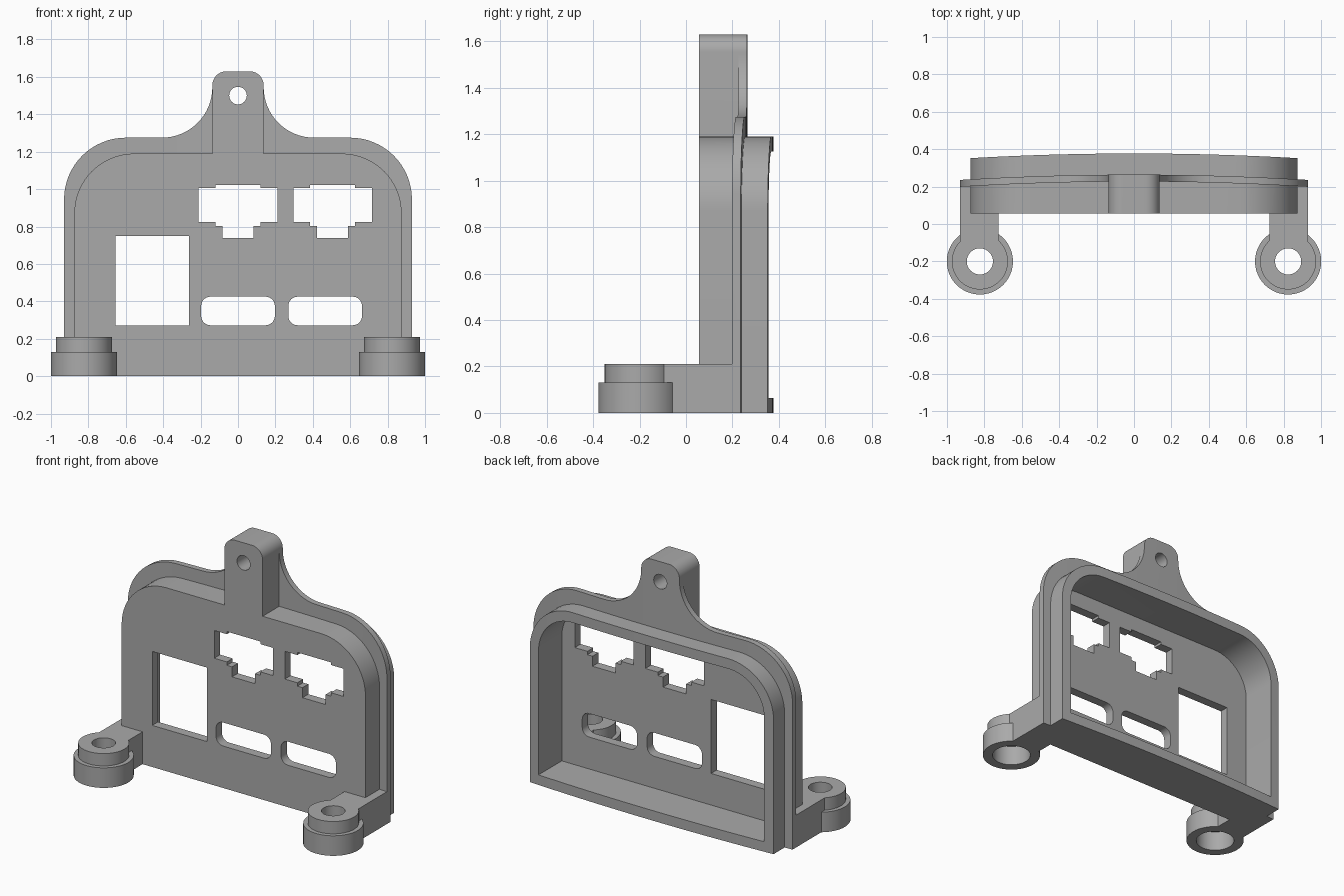
import bpy, bmesh, math

cube = bpy.data.objects.get("Cube")
if cube:
    bpy.data.objects.remove(cube, do_unlink=True)

grey = bpy.data.materials.new("plain grey")
grey.use_nodes = True
COLOUR = (0.4, 0.4, 0.4, 1)
grey.diffuse_color = COLOUR
grey.node_tree.nodes["Principled BSDF"].inputs["Base Color"].default_value = COLOUR


def prism(name, points, axis, low, high):
    """Extrude an outline: axis Y takes (x, z) points, axis Z takes (x, y)."""
    place = (lambda p, d: (p[0], d, p[1])) if axis == "Y" else (lambda p, d: (p[0], p[1], d))
    bm = bmesh.new()
    face = bm.faces.new([bm.verts.new(place(p, low)) for p in points])
    new = bmesh.ops.extrude_face_region(bm, geom=[face])["geom"]
    move = (0, high - low, 0) if axis == "Y" else (0, 0, high - low)
    bmesh.ops.translate(bm, vec=move, verts=[v for v in new if isinstance(v, bmesh.types.BMVert)])
    bmesh.ops.recalc_face_normals(bm, faces=bm.faces)
    mesh = bpy.data.meshes.new(name)
    bm.to_mesh(mesh)
    bm.free()
    mesh.materials.append(grey)
    obj = bpy.data.objects.new(name, mesh)
    bpy.context.collection.objects.link(obj)
    return obj


def combine(target, other, operation):
    mod = target.modifiers.new(operation, "BOOLEAN")
    mod.operation, mod.solver, mod.object = operation, "EXACT", other
    bpy.context.view_layer.objects.active = target
    bpy.ops.object.modifier_apply(modifier=mod.name)
    bpy.data.objects.remove(other, do_unlink=True)
    return target


def arc(cx, cy, r, start, end, steps=16):
    angles = [math.radians(start + (end - start) * i / steps) for i in range(steps + 1)]
    return [(cx + r * math.cos(a), cy + r * math.sin(a)) for a in angles]


def circle(cx, cy, r):
    return arc(cx, cy, r, 0, 360, 48)[:-1]


def mirrored(half):
    """Close a right-hand half outline with its mirror image."""
    return half + [(-x, y) for x, y in reversed(half)]


def arch(w, bottom, top, r):
    return mirrored([(w, bottom)] + arc(w - r, top - r, r, 0, 90))


def curved_slab(front, back, front_bow=True):
    """Tall slab whose back, and optionally front, bows out at the middle."""
    xs = [-1 + i / 16 for i in range(33)]
    bow = lambda x: -0.0327 * x * x
    rear = [(x, back + bow(x)) for x in xs]
    fore = [(x, front + bow(x)) for x in xs] if front_bow else [(-1, front), (1, front)]
    return prism("slab", rear + fore[::-1], "Z", -0.5, 2)


FRONT, FLANGE_BACK = 0.057, 0.264

# Housing with a bowed rear edge
body = prism("panel_housing", arch(0.875, 0, 1.19, 0.32), "Y", 0, 0.6)
combine(body, curved_slab(FRONT, 0.377, False), "INTERSECT")

# Thin bowed flange with a flared neck
neck = arc(0.407, 1.545, 0.27, 270, 180)
flange = prism("flange", mirrored([(0.93, 0)] + arc(0.6, 0.945, 0.33, 0, 90) + neck), "Y", 0, 0.6)
combine(flange, curved_slab(0.227, FLANGE_BACK), "INTERSECT")
combine(body, flange, "UNION")

# Hanging tab
tab = prism("hanging_tab", arch(0.137, 1.15, 1.63, 0.075), "Y", 0, 0.6)
combine(tab, curved_slab(FRONT, FLANGE_BACK, False), "INTERSECT")
combine(body, tab, "UNION")

# Mounting feet: arm, wide collar and upper boss
FOOT_X, FOOT_Y = 0.824, -0.2
for side in (-1, 1):
    x = side * FOOT_X
    inner, outer = side * 0.725, side * 0.93
    arm = [(inner, FOOT_Y), (outer, FOOT_Y), (outer, 0.215), (inner, 0.215)]
    combine(body, prism("arm", arm, "Z", 0, 0.21), "UNION")
    combine(body, prism("collar", circle(x, FOOT_Y, 0.177), "Z", 0, 0.13), "UNION")
    combine(body, prism("boss", circle(x, FOOT_Y, 0.15), "Z", 0, 0.21), "UNION")

# Rear cavity
combine(body, prism("cavity", arch(0.81, 0.065, 1.125, 0.255), "Y", 0.117, 0.6), "DIFFERENCE")

# Bolt holes with a counterbore underneath
for side in (-1, 1):
    x = side * FOOT_X
    combine(body, prism("bolt_hole", circle(x, FOOT_Y, 0.07), "Z", -0.1, 0.4), "DIFFERENCE")
    combine(body, prism("counterbore", circle(x, FOOT_Y, 0.117), "Z", -0.1, 0.13), "DIFFERENCE")


def cut(name, outline):
    combine(body, prism(name, outline, "Y", -0.1, 0.6), "DIFFERENCE")


# Tab hole and square window
cut("tab_hole", circle(0, 1.5, 0.047))
cut("window", [(-0.655, 0.27), (-0.262, 0.27), (-0.262, 0.75), (-0.655, 0.75)])

# Stepped socket openings
socket = mirrored([(0.083, 0.738), (0.083, 0.803), (0.12, 0.803), (0.12, 0.825), (0.21, 0.825),
                   (0.21, 1.005), (0.12, 1.005), (0.12, 1.022)])
for cx in (0, 0.506):
    cut("socket", [(cx + x, z) for x, z in socket])

# Rounded slots
slot = mirrored(arc(0.147, 0.322, 0.05, -90, 0, 8) + arc(0.147, 0.375, 0.05, 0, 90, 8))
for cx in (0, 0.466):
    cut("slot", [(cx + x, z) for x, z in slot])

# Smooth curves with crisp edges
bpy.ops.object.select_all(action="DESELECT")
body.select_set(True)
bpy.context.view_layer.objects.active = body
bpy.ops.object.shade_smooth_by_angle(angle=math.radians(30))
